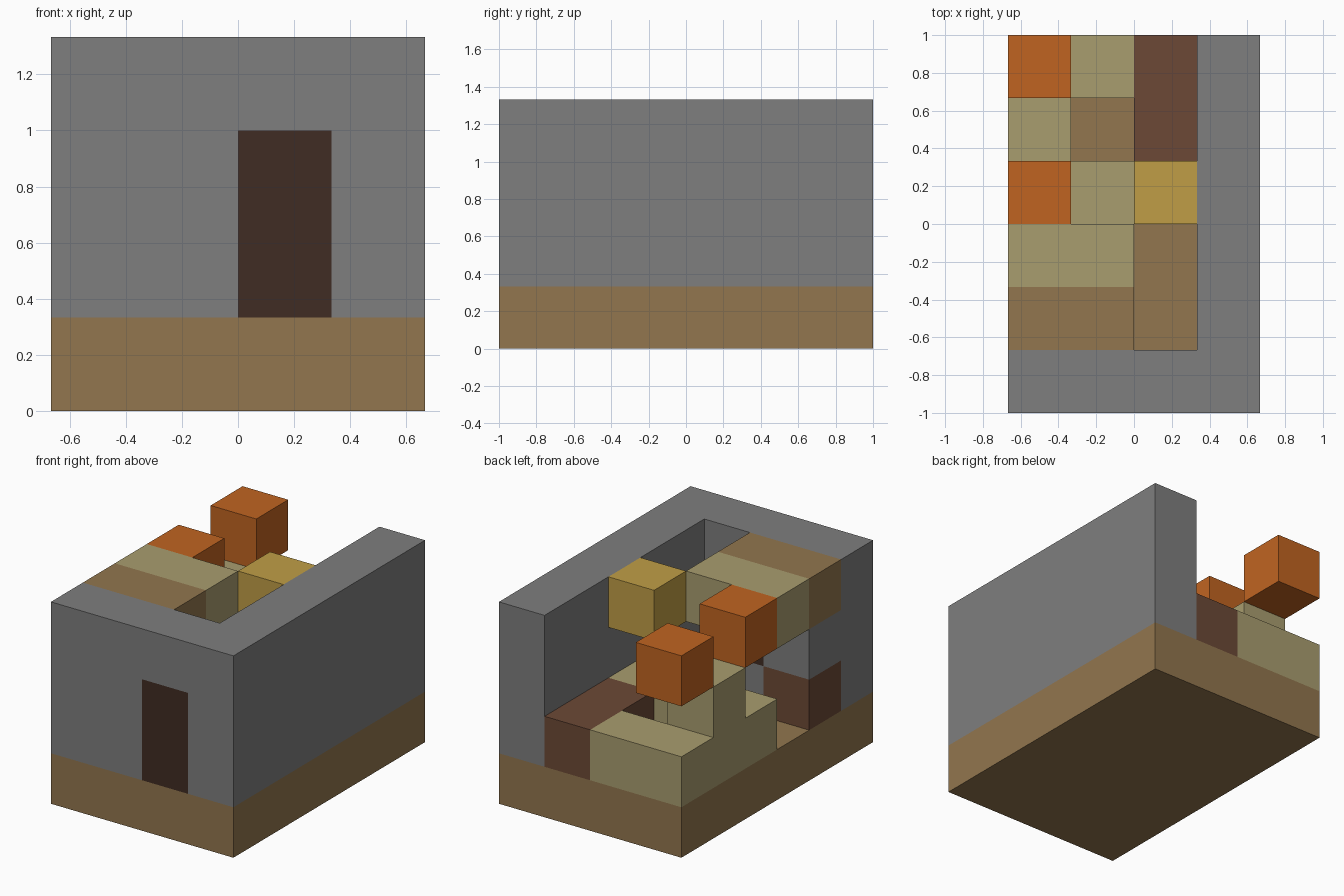
import bpy
import bmesh
from mathutils import Matrix, Vector

U = 1 / 3                      # edge of one building block
ORIGIN = Vector((-2, -3, 0))   # block-grid corner, in blocks

cube = bpy.data.objects.get("Cube")
if cube:
    bpy.data.objects.remove(cube, do_unlink=True)


def make_material(name, hex_colour):
    """Flat material from an sRGB hex colour, stored as linear values."""
    srgb = [int(hex_colour[i:i + 2], 16) / 255 for i in (0, 2, 4)]
    linear = [c / 12.92 if c <= 0.04045 else ((c + 0.055) / 1.055) ** 2.4 for c in srgb]
    mat = bpy.data.materials.new(name)
    mat.use_nodes = True
    colour = (*linear, 1)
    mat.diffuse_color = colour
    mat.node_tree.nodes["Principled BSDF"].inputs["Base Color"].default_value = colour
    return mat


STONE = make_material("grey stone", "7e7e7e")
EARTH = make_material("earth brown", "92764e")
SAND = make_material("sand", "a99d6f")
WOOD = make_material("wood brown", "6c4936")
DOOR = make_material("dark door brown", "402c23")
ORANGE = make_material("orange", "c06421")
YELLOW = make_material("yellow", "c09e46")


def blocks(name, mat, *boxes):
    """One object made of boxes, each given as (low corner, size) in blocks."""
    bm = bmesh.new()
    for low, size in boxes:
        low, size = Vector(low), Vector(size)
        centre = (low + size / 2 + ORIGIN) * U
        bmesh.ops.create_cube(bm, size=1, matrix=Matrix.Translation(centre)
                              @ Matrix.Diagonal((*(size * U), 1)))
    mesh = bpy.data.meshes.new(name)
    bm.to_mesh(mesh)
    bm.free()
    mesh.materials.append(mat)
    obj = bpy.data.objects.new(name, mesh)
    bpy.context.collection.objects.link(obj)
    return obj


# Base slab and the two stone walls, the front one built around the door
blocks("floor", EARTH, ((0, 0, 0), (4, 6, 1)))
blocks("side_wall", STONE, ((3, 0, 1), (1, 6, 3)))
blocks("front_wall", STONE, ((0, 0, 1), (2, 1, 3)), ((2, 0, 3), (1, 1, 1)))
blocks("door", DOOR, ((2, 0, 1), (1, 1, 2)))

# Chequered stack behind the front wall
blocks("stack_stone", STONE, ((0, 1, 2), (1, 1, 1)), ((1, 1, 1), (1, 1, 1)))
blocks("stack_wood", WOOD, ((0, 1, 1), (1, 1, 1)))
blocks("stack_dark_block", DOOR, ((1, 1, 2), (1, 1, 1)))

# Upper ledge reaching over the interior
blocks("ledge_brown", EARTH, ((0, 1, 3), (2, 1, 1)))
blocks("ledge_sand", SAND, ((0, 2, 3), (2, 1, 1)))

# Low ring of blocks around the pit, with a raised pillar
blocks("inner_row", SAND, ((0, 3, 1), (3, 1, 1)))
blocks("pillar", SAND, ((0, 4, 1), (1, 1, 2)))
blocks("back_row", SAND, ((0, 5, 1), (2, 1, 1)))
blocks("wood_bench", WOOD, ((2, 4, 1), (1, 2, 1)))

# Raised coloured cubes
blocks("back_orange_cube", ORANGE, ((0, 5, 3), (1, 1, 1)))
blocks("middle_orange_cube", ORANGE, ((0, 3, 3), (1, 1, 1)))
blocks("yellow_cube", YELLOW, ((2, 3, 3), (1, 1, 1)))
